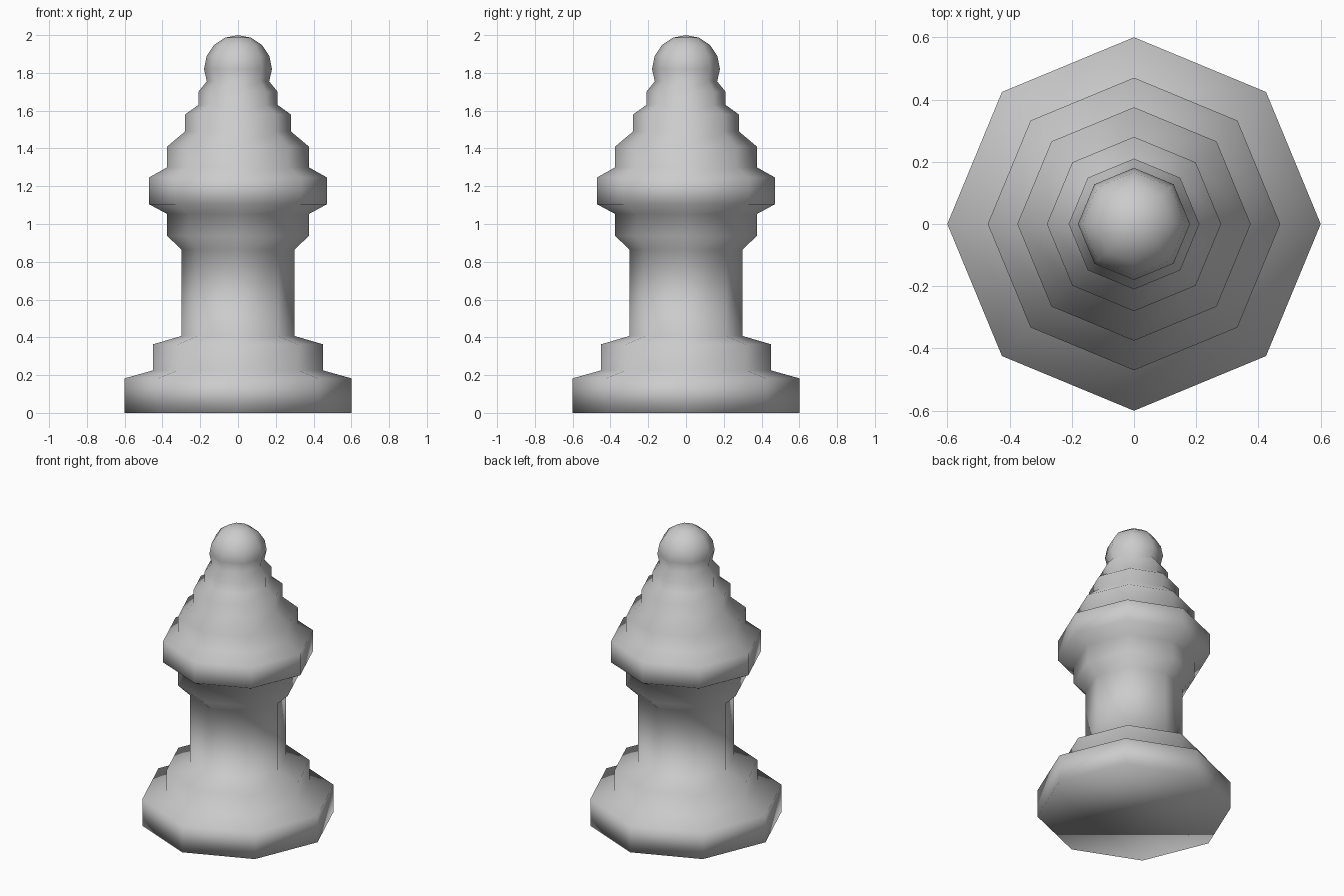
import bpy, bmesh
from math import sin, cos, pi

if "Cube" in bpy.data.objects:
    bpy.data.objects.remove(bpy.data.objects["Cube"])

SIDES = 8

# Turned profile (radius, height): stepped base, stem, collar, tiered top
profile = [(0.60, 0), (0.60, 0.183), (0.45, 0.225), (0.45, 0.363),
           (0.30, 0.407), (0.30, 0.865), (0.375, 0.937), (0.375, 1.053),
           (0.47, 1.104), (0.47, 1.247), (0.375, 1.30), (0.375, 1.41),
           (0.28, 1.49), (0.28, 1.58), (0.21, 1.63), (0.21, 1.70),
           (0.165, 1.755)]

# Ball finial continues the profile
BALL_R, BALL_Z = 0.18, 1.82
profile += [(BALL_R * cos(a * pi / 8), BALL_Z + BALL_R * sin(a * pi / 8))
            for a in range(4)]


def lathe(name, points, top_z):
    bm = bmesh.new()
    rings = [[bm.verts.new((r * cos(2 * pi * i / SIDES),
                            r * sin(2 * pi * i / SIDES), z))
              for i in range(SIDES)] for r, z in points]
    for low, high in zip(rings, rings[1:]):
        for i in range(SIDES):
            j = (i + 1) % SIDES
            bm.faces.new((low[i], low[j], high[j], high[i]))
    # Flat underside and pole
    bm.faces.new(rings[0][::-1])
    pole = bm.verts.new((0, 0, top_z))
    for i in range(SIDES):
        bm.faces.new((rings[-1][i], rings[-1][(i + 1) % SIDES], pole))
    for f in bm.faces:
        f.smooth = True
    mesh = bpy.data.meshes.new(name)
    bm.to_mesh(mesh)
    bm.free()
    obj = bpy.data.objects.new(name, mesh)
    bpy.context.collection.objects.link(obj)
    return obj


lathe("turned_game_piece", profile, BALL_Z + BALL_R)
